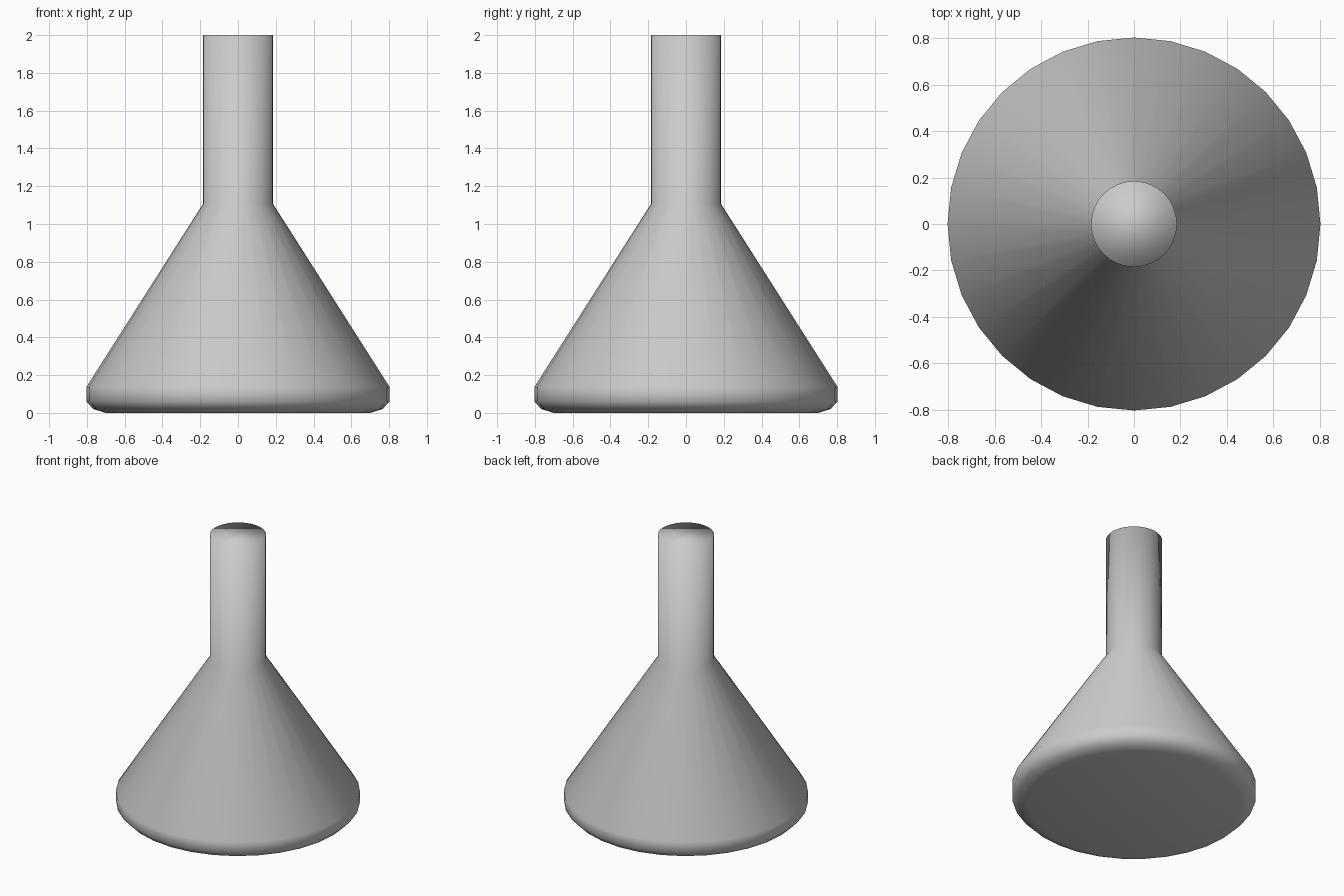
import bpy, bmesh, math

if "Cube" in bpy.data.objects:
    bpy.data.objects.remove(bpy.data.objects["Cube"])

SIDES = 32
# Outer profile from base to mouth: (radius, height)
PROFILE = [(0.70, 0.0), (0.765, 0.02), (0.803, 0.06), (0.803, 0.137),
           (0.185, 1.107), (0.185, 2.0)]

# Conical flask: lathed rings joined by quads, closed at both ends
bm = bmesh.new()
rings = []
for r, z in PROFILE:
    rings.append([bm.verts.new((r * math.cos(2 * math.pi * i / SIDES),
                                r * math.sin(2 * math.pi * i / SIDES), z))
                  for i in range(SIDES)])
for low, high in zip(rings, rings[1:]):
    for i in range(SIDES):
        j = (i + 1) % SIDES
        bm.faces.new((low[i], low[j], high[j], high[i]))
bm.faces.new(rings[0][::-1])
bm.faces.new(rings[-1])

# Soft shading over the whole body
for f in bm.faces:
    f.smooth = True

mesh = bpy.data.meshes.new("conical_flask")
bm.to_mesh(mesh)
bm.free()
flask = bpy.data.objects.new("conical_flask", mesh)
bpy.context.collection.objects.link(flask)
